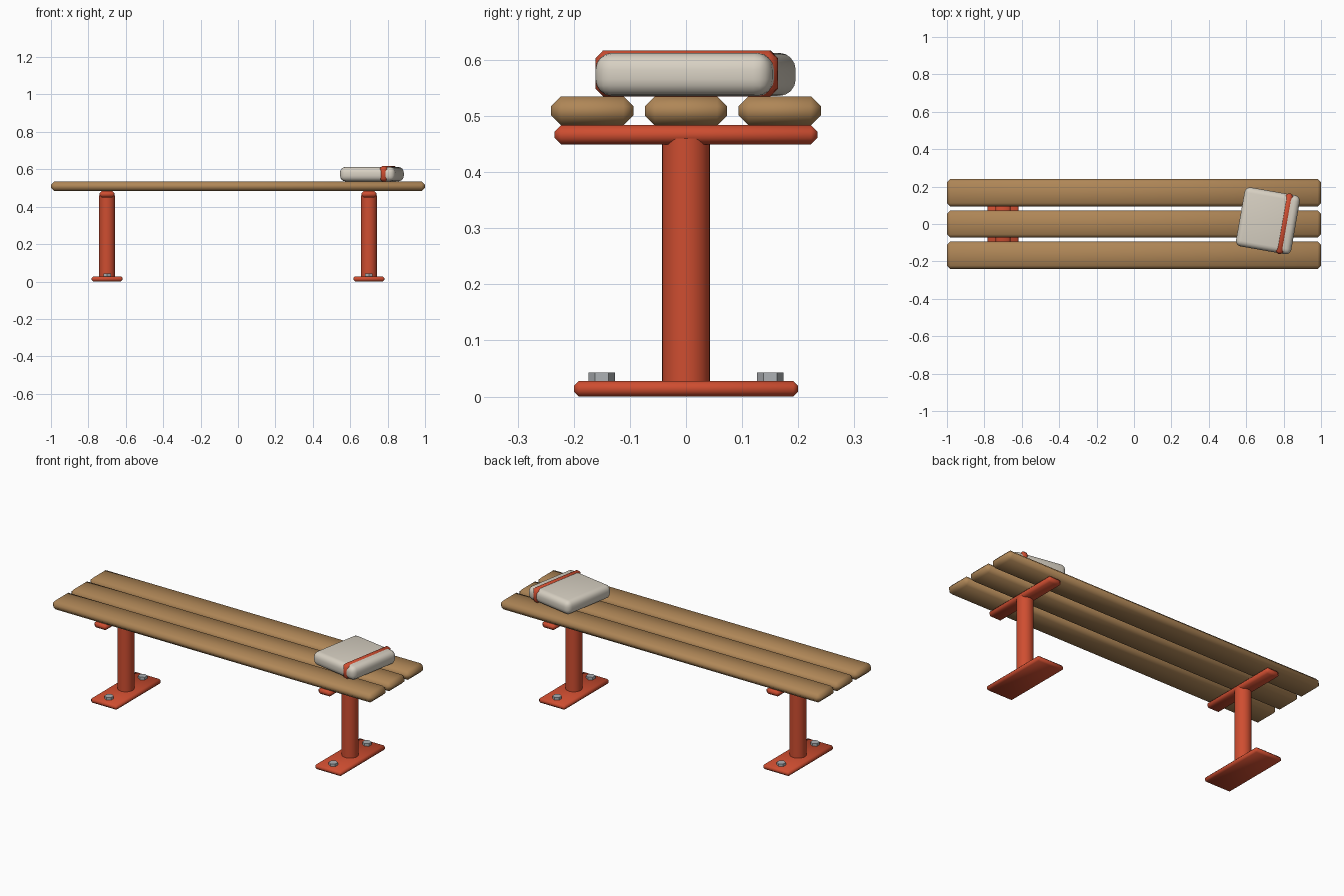
import bpy
from math import radians
from mathutils import Matrix, Vector

if "Cube" in bpy.data.objects:
    bpy.data.objects.remove(bpy.data.objects["Cube"])


def material(name, rgb):
    m = bpy.data.materials.new(name)
    m.diffuse_color = (*rgb, 1)
    m.use_nodes = True
    m.node_tree.nodes["Principled BSDF"].inputs["Base Color"].default_value = m.diffuse_color
    return m


WOOD = material("wood", (0.43, 0.24, 0.095))
RED = material("red_paint", (0.62, 0.075, 0.03))
CANVAS = material("canvas", (0.68, 0.63, 0.54))
STEEL = material("steel", (0.42, 0.44, 0.46))


def finish(obj, name, mat, angle=50):
    obj.name = name
    obj.data.materials.append(mat)
    bpy.ops.object.shade_smooth_by_angle(angle=radians(angle))
    return obj


def box(name, loc, size, bevel, mat, segments=1, turn=0):
    bpy.ops.mesh.primitive_cube_add(size=1, location=loc, rotation=(0, 0, turn))
    obj = bpy.context.object
    obj.scale = size
    bpy.ops.object.transform_apply(location=False, rotation=False, scale=True)
    mod = obj.modifiers.new("bevel", 'BEVEL')
    mod.width = bevel
    mod.segments = segments
    bpy.ops.object.modifier_apply(modifier=mod.name)
    return finish(obj, name, mat)


def cylinder(name, x, y, z0, z1, radius, sides, mat):
    bpy.ops.mesh.primitive_cylinder_add(vertices=sides, radius=radius, depth=z1 - z0,
                                        location=(x, y, (z0 + z1) / 2))
    return finish(bpy.context.object, name, mat, 40)


# Seat planks
for i, y in enumerate((-0.167, 0, 0.167)):
    box(f"seat_plank_{i + 1}", (0, y, 0.509), (2, 0.147, 0.052), 0.018, WOOD)

# Two legs: foot plate, post, cross bar and hex bolts
for side, x in (("left", -0.7), ("right", 0.7)):
    box(f"{side}_foot_plate", (x, 0, 0.014), (0.166, 0.4, 0.028), 0.009, RED)
    cylinder(f"{side}_post", x, 0, 0.02, 0.46, 0.043, 24, RED)
    box(f"{side}_cross_bar", (x, 0, 0.4665), (0.08, 0.468, 0.034), 0.011, RED)
    for end, y in (("front", -0.15), ("back", 0.15)):
        cylinder(f"{side}_{end}_bolt", x, y, 0.024, 0.043, 0.0235, 6, STEEL)

# Folded bag with its strap, turned slightly on the seat
turn = radians(-10)
centre = Vector((0.716, 0.017, 0.574))
box("bag", centre, (0.3, 0.32, 0.077), 0.03, CANVAS, 4, turn)
offset = Matrix.Rotation(turn, 3, 'Z') @ Vector((0.09, 0, 0.002))
box("bag_strap", centre + offset, (0.043, 0.328, 0.082), 0.014, RED, 1, turn)
